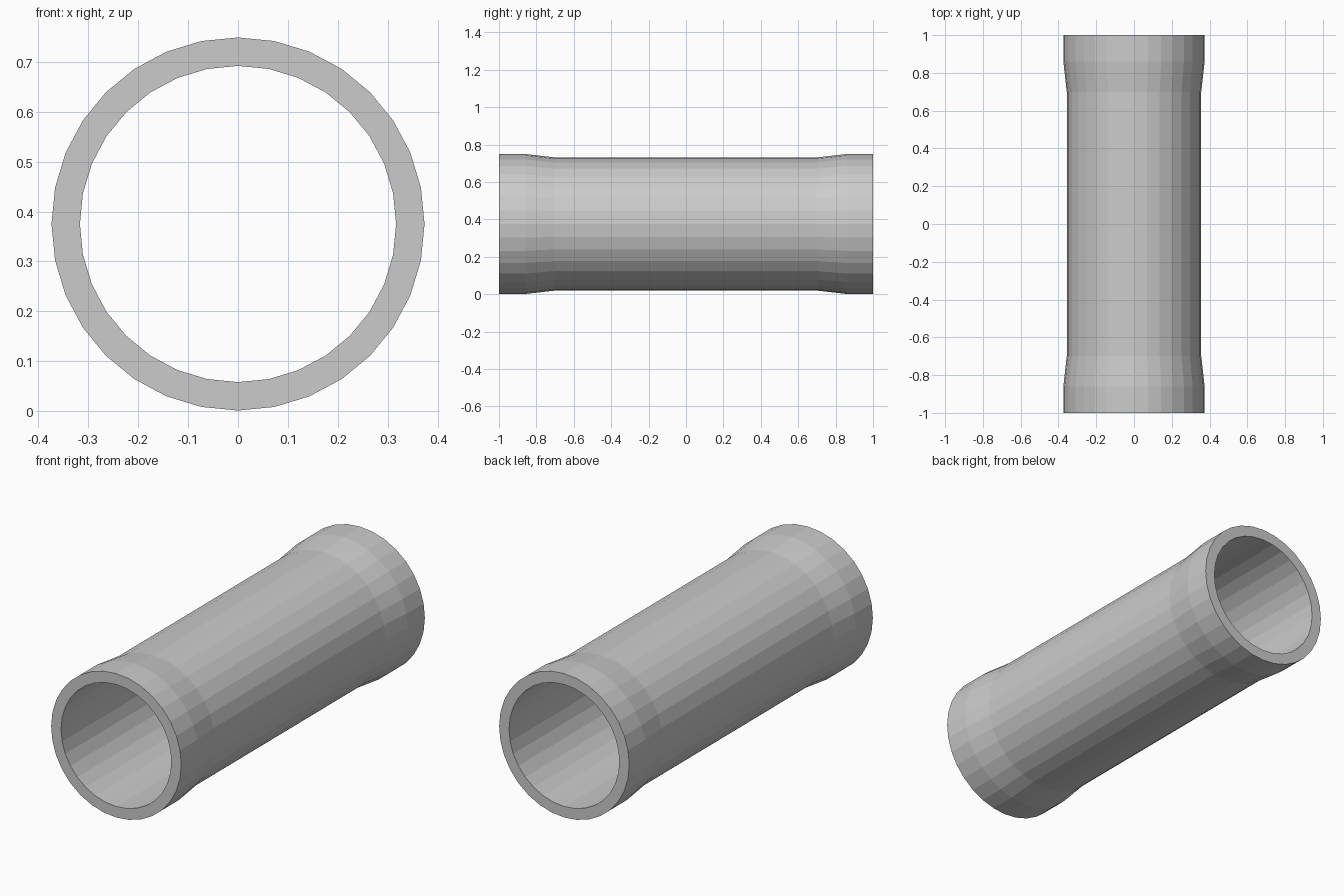
import bpy, bmesh
from math import sin, cos, pi

if "Cube" in bpy.data.objects:
    bpy.data.objects.remove(bpy.data.objects["Cube"])

SIDES = 32
CENTER_Z = 0.375
BORE = 0.317

# Closed wall profile as (radius, y): flared collars outside, straight bore inside
half = [(0.356, 0.70), (0.374, 0.86), (0.374, 1.0), (BORE, 1.0)]
profile = half + [(r, -y) for r, y in reversed(half)]

# Spin the profile around the pipe's long axis
bm = bmesh.new()
rings = []
for r, y in profile:
    rings.append([bm.verts.new((r * cos(2 * pi * i / SIDES), y,
                                CENTER_Z + r * sin(2 * pi * i / SIDES)))
                  for i in range(SIDES)])
for k, a in enumerate(rings):
    b = rings[(k + 1) % len(rings)]
    for i in range(SIDES):
        j = (i + 1) % SIDES
        bm.faces.new((a[i], a[j], b[j], b[i]))
bmesh.ops.recalc_face_normals(bm, faces=bm.faces)

mesh = bpy.data.meshes.new("pipe")
bm.to_mesh(mesh)
bm.free()
pipe = bpy.data.objects.new("pipe", mesh)
bpy.context.collection.objects.link(pipe)
